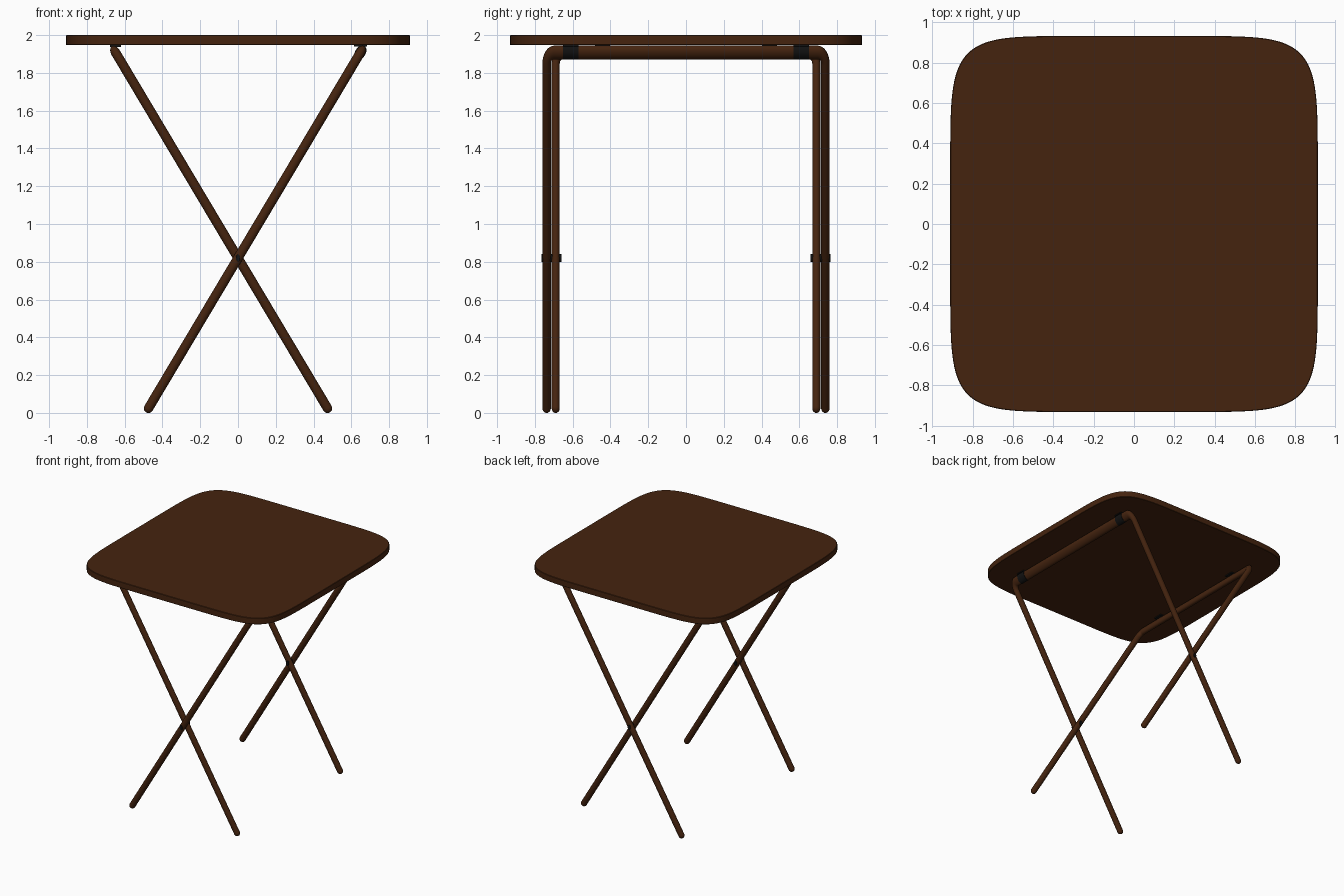
import bpy, bmesh, math
from mathutils import Vector

if "Cube" in bpy.data.objects:
    bpy.data.objects.remove(bpy.data.objects["Cube"])

PIVOT_Z = 0.82                   # height where the legs cross
A = math.atan2(1.12, 1.88)       # lean of the leg frames
STRETCH = 1.75                   # tubes are oval: deeper along the leg direction
T_BAR = (1.908 - PIVOT_Z) / math.cos(A)
T_FOOT = (0.0245 - PIVOT_Z) / math.cos(A)


def material(name, rgb):
    m = bpy.data.materials.new(name)
    m.diffuse_color = (*rgb, 1)
    m.use_nodes = True
    m.node_tree.nodes["Principled BSDF"].inputs["Base Color"].default_value = m.diffuse_color
    return m


BROWN = material("dark brown", (0.060, 0.0175, 0.0048))
BLACK = material("black", (0.006, 0.006, 0.006))


def finish(name, bm, mat, angle=40):
    bmesh.ops.recalc_face_normals(bm, faces=bm.faces)
    me = bpy.data.meshes.new(name)
    bm.to_mesh(me)
    bm.free()
    me.materials.append(mat)
    ob = bpy.data.objects.new(name, me)
    bpy.context.collection.objects.link(ob)
    bpy.ops.object.select_all(action='DESELECT')
    bpy.context.view_layer.objects.active = ob
    ob.select_set(True)
    bpy.ops.object.shade_smooth_by_angle(angle=math.radians(angle))
    return ob


def loft(bm, rings):
    """Skin a list of closed rings and cap both ends."""
    vs = [[bm.verts.new(p) for p in r] for r in rings]
    n = len(vs[0])
    for a, b in zip(vs, vs[1:]):
        for i in range(n):
            j = (i + 1) % n
            bm.faces.new((a[i], a[j], b[j], b[i]))
    bm.faces.new(vs[0])
    bm.faces.new(vs[-1])


def tabletop():
    def outline(z, inset):
        pts, n = [], 128
        for i in range(n):
            c, s = math.cos(2 * math.pi * i / n), math.sin(2 * math.pi * i / n)
            pts.append(((0.911 - inset) * math.copysign(abs(c) ** (2 / 7), c),
                        (0.932 - inset) * math.copysign(abs(s) ** (2 / 7), s), z))
        return pts
    bm = bmesh.new()
    loft(bm, [outline(1.947, 0.003), outline(1.95, 0), outline(1.997, 0), outline(2.0, 0.003)])
    finish("tabletop", bm, BROWN, 30)


def axes(side):
    along = Vector((side * math.sin(A), 0, math.cos(A)))
    across = Vector((math.cos(A), 0, -side * math.sin(A)))
    return along, across


def leg_frame(name, side, y_leg, r, depth):
    along, across = axes(side)
    bend = 0.040
    half = []                    # y, t, normal y, normal t, scale
    for k in range(6):           # rounded foot
        f = math.pi / 2 * k / 5
        half.append((y_leg, T_FOOT - 0.025 * math.cos(f), 1, 0, max(math.sin(f), 0.04)))
    for k in range(9):           # bend into the top bar
        f = math.pi / 2 * k / 8
        half.append((y_leg - bend + bend * math.cos(f),
                     T_BAR - bend * STRETCH * (1 - math.sin(f)),
                     math.cos(f), math.sin(f), 1))
    path = half + [(-y, t, -ny, nt, s) for y, t, ny, nt, s in reversed(half)]
    rings = []
    for y, t, ny, nt, s in path:
        ring = []
        for i in range(16):
            c, d = math.cos(math.pi * i / 8) * s, math.sin(math.pi * i / 8) * s
            ring.append(Vector((0, y + r * c * ny, PIVOT_Z))
                        + along * (t + r * STRETCH * c * nt) + across * (depth * d))
        rings.append(ring)
    bm = bmesh.new()
    loft(bm, rings)
    finish(name, bm, BROWN)


def box(name, centre, size):
    bm = bmesh.new()
    bmesh.ops.create_cube(bm, size=1)
    for v in bm.verts:
        v.co = Vector(centre) + Vector([a * b for a, b in zip(v.co, size)])
    finish(name, bm, BLACK)


def clip(name, y):
    """Sleeve wrapped round the outer top bar."""
    along, across = axes(1)
    rings = []
    for dy in (-0.04, 0.04):
        rings.append([Vector((0, y + dy, PIVOT_Z))
                      + along * (T_BAR + 0.041 * math.cos(math.pi * i / 12))
                      + across * (0.028 * math.sin(math.pi * i / 12)) for i in range(24)])
    bm = bmesh.new()
    loft(bm, rings)
    finish(name, bm, BLACK)


def rivet(name, y0, y1):
    bm = bmesh.new()
    loft(bm, [[(0.011 * math.cos(math.pi * i / 8), y, PIVOT_Z + 0.02 * math.sin(math.pi * i / 8))
               for i in range(16)] for y in (y0, y1)])
    finish(name, bm, BLACK)


tabletop()
leg_frame("outer_leg_frame", 1, 0.738, 0.0225, 0.025)
leg_frame("inner_leg_frame", -1, 0.690, 0.0215, 0.025)

# fittings on both sides
for s, label in ((-1, "front"), (1, "back")):
    x_bar = T_BAR * math.sin(A)
    clip(label + "_bar_clip", s * 0.61)
    box(label + "_clip_plate", (x_bar, s * 0.61, 1.944), (0.07, 0.08, 0.008))
    box(label + "_rest_plate", (-x_bar, s * 0.443, 1.943), (0.06, 0.08, 0.01))
    rivet(label + "_pivot_rivet", s * 0.658, s * 0.766)
